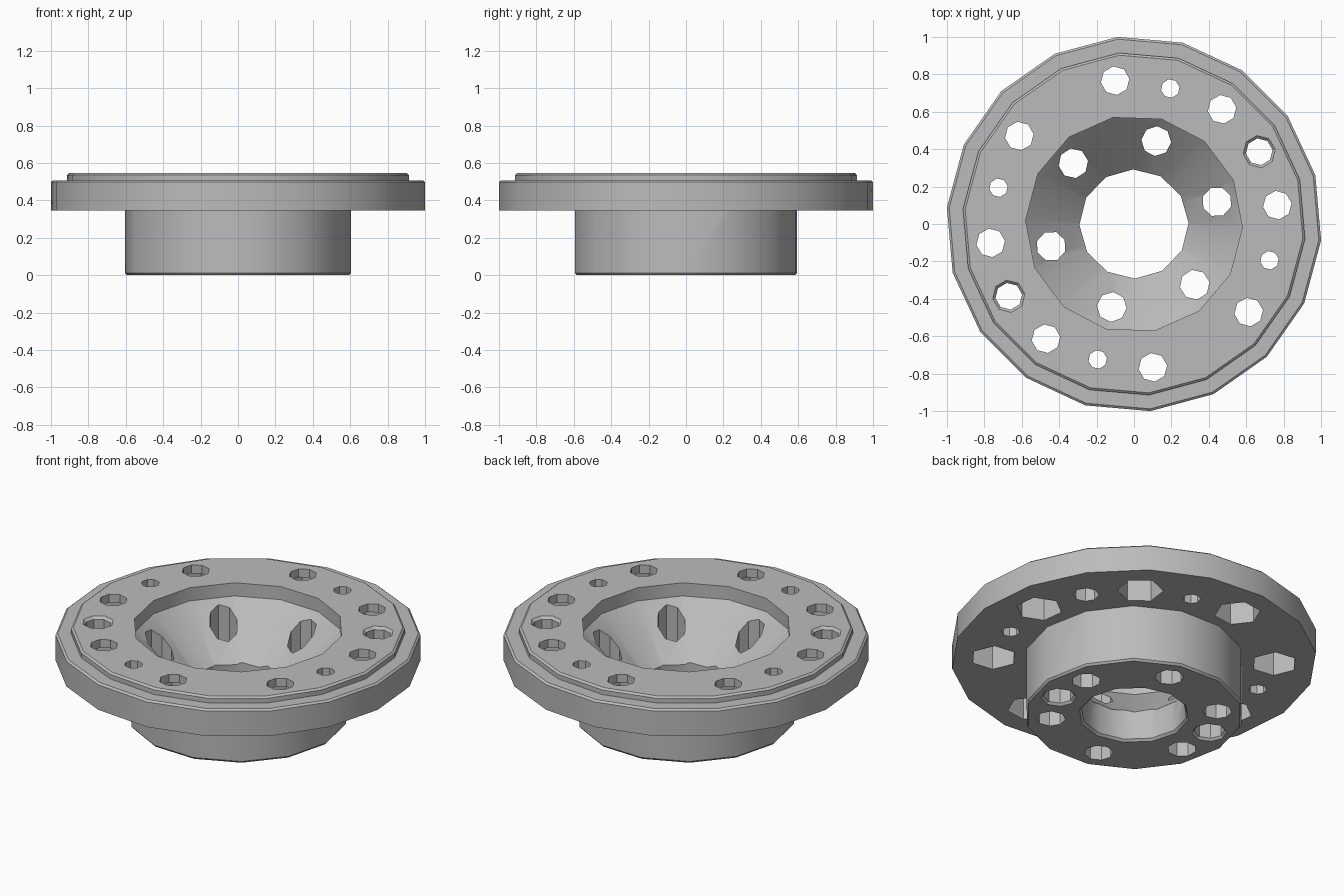
import bpy, bmesh, math

cube = bpy.data.objects.get("Cube")
if cube:
    bpy.data.objects.remove(cube, do_unlink=True)

grey = bpy.data.materials.new("plain_grey")
grey.use_nodes = True
grey.diffuse_color = (0.5, 0.5, 0.5, 1)
grey.node_tree.nodes["Principled BSDF"].inputs["Base Color"].default_value = (0.5, 0.5, 0.5, 1)


def lathe(name, profile, sides, turn=0.0, radius=0.0, angle=0.0):
    """Closed solid of revolution; profile is (r, z) from bottom to top."""
    cx = radius * math.cos(math.radians(angle))
    cy = radius * math.sin(math.radians(angle))
    bm = bmesh.new()
    rings = []
    for r, z in profile:
        ring = []
        for i in range(sides):
            a = math.radians(turn) + math.tau * i / sides
            ring.append(bm.verts.new((cx + r * math.cos(a), cy + r * math.sin(a), z)))
        rings.append(ring)
    for low, high in zip(rings, rings[1:]):
        for i in range(sides):
            j = (i + 1) % sides
            bm.faces.new((low[i], low[j], high[j], high[i]))
    bm.faces.new(rings[0][::-1])
    bm.faces.new(rings[-1])
    mesh = bpy.data.meshes.new(name)
    bm.to_mesh(mesh)
    bm.free()
    mesh.materials.append(grey)
    obj = bpy.data.objects.new(name, mesh)
    bpy.context.collection.objects.link(obj)
    return obj


def combine(body, tool, operation):
    """Apply one boolean and discard the tool."""
    tool.hide_render = True
    mod = body.modifiers.new("cut", "BOOLEAN")
    mod.operation = operation
    mod.solver = "EXACT"
    mod.object = tool
    bpy.context.view_layer.objects.active = body
    bpy.ops.object.modifier_apply(modifier=mod.name)
    bpy.data.objects.remove(tool, do_unlink=True)


def cut(profile, sides, turn=0.0, radius=0.0, angle=0.0):
    combine(body, lathe("cutter", profile, sides, turn, radius, angle), "DIFFERENCE")


BASE, LEDGE, TOP = 0.345, 0.507, 0.545
HUB_TURN = -1.8

# Flange with a raised, chamfered lip
body = lathe("flanged_hub", [(1.004, BASE), (1.004, LEDGE - 0.01), (0.992, LEDGE),
                             (0.918, LEDGE), (0.918, TOP - 0.01), (0.906, TOP)], 18, 15)

# Hub below the flange
hub = lathe("hub", [(0.595, 0), (0.605, 0.012), (0.605, 0.4)], 14, HUB_TURN)
combine(body, hub, "UNION")

# Bowl, centre bore and the chamfer at its mouth
cut([(0.27, 0.17), (0.58, 0.465), (0.58, 0.7)], 14, HUB_TURN)
cut([(0.315, -0.01), (0.292, 0.013), (0.292, 0.3)], 12, 1)

# Flange bolt holes with hexagonal nut pockets underneath
for half in (0, 180):
    for a in (7.5, 52.5, 97.5, 142.5):
        angle = a + half
        cut([(0.077, 0.2), (0.077, 0.7)], 8, angle, 0.773, angle)
        cut([(0.128, 0.2), (0.128, 0.495)], 6, angle + 90, 0.773, angle)
    # Countersunk dowel hole
    cut([(0.072, 0.2), (0.072, TOP - 0.015), (0.1, TOP + 0.013)], 8, 8, 0.773, 30 + half)
    # Blind chamfered socket in the hub underside
    cut([(0.108, -0.01), (0.085, 0.013), (0.085, 0.15)], 8, 0, 0.457, 165 + half)

# Small flange holes
for k in range(4):
    cut([(0.05, 0.2), (0.05, 0.7)], 8, 10, 0.75, 75 + 90 * k)

# Hub holes opening into the bowl
for k in range(6):
    angle = 15 + 60 * k
    cut([(0.08, -0.1), (0.08, 0.5)], 8, angle + 10, 0.459, angle)

# Finish with one material and sharp edges kept
body.data.materials.clear()
body.data.materials.append(grey)
for poly in body.data.polygons:
    poly.material_index = 0
bpy.ops.object.select_all(action="DESELECT")
body.select_set(True)
bpy.context.view_layer.objects.active = body
bpy.ops.object.shade_smooth_by_angle(angle=math.radians(32))
